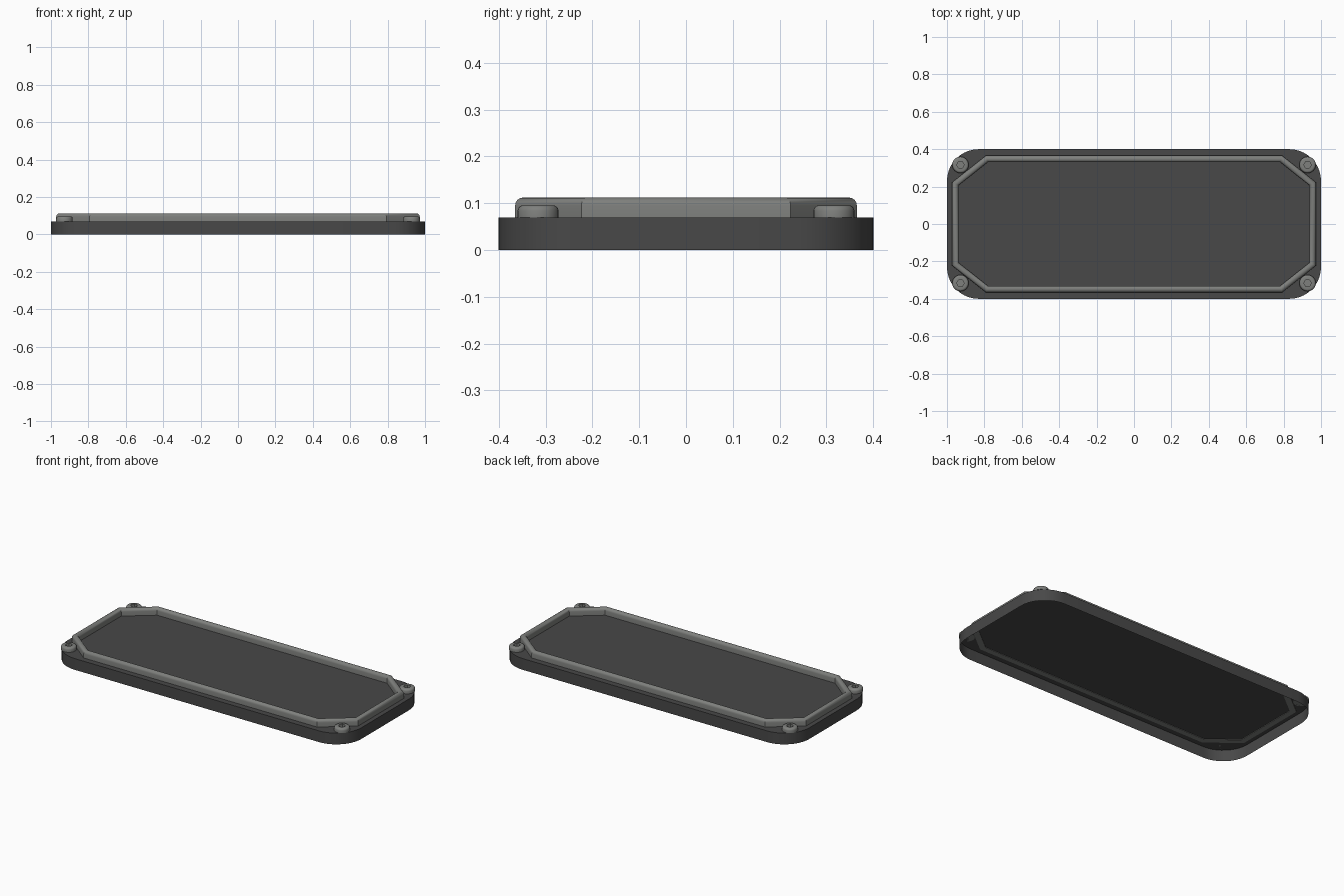
import bpy, bmesh, math

if "Cube" in bpy.data.objects:
    bpy.data.objects.remove(bpy.data.objects["Cube"])


def material(name, v):
    m = bpy.data.materials.new(name)
    m.diffuse_color = (*v, 1)
    m.use_nodes = True
    m.node_tree.nodes["Principled BSDF"].inputs["Base Color"].default_value = m.diffuse_color
    return m


dark = material("dark grey", (0.065, 0.065, 0.065))
light = material("light grey", (0.21, 0.215, 0.205))


def finish(bm, name, mat, angle=35):
    bmesh.ops.recalc_face_normals(bm, faces=bm.faces)
    me = bpy.data.meshes.new(name)
    bm.to_mesh(me)
    bm.free()
    me.materials.append(mat)
    ob = bpy.data.objects.new(name, me)
    bpy.context.collection.objects.link(ob)
    bpy.ops.object.select_all(action='DESELECT')
    ob.select_set(True)
    bpy.context.view_layer.objects.active = ob
    bpy.ops.object.shade_smooth_by_angle(angle=math.radians(angle))
    return ob


def bridge(bm, a, b):
    n = len(a)
    for i in range(n):
        bm.faces.new((a[i], a[(i + 1) % n], b[(i + 1) % n], b[i]))


# Tray: thin rounded shell, open underneath
R, SEG, H = 0.17, 10, 0.069
outline = []
for k, (sx, sy) in enumerate(((1, 1), (-1, 1), (-1, -1), (1, -1))):
    for i in range(SEG + 1):
        a = math.pi / 2 * (k + i / SEG)
        outline.append((sx * (1 - R) + R * math.cos(a), sy * (0.4 - R) + R * math.sin(a)))
bm = bmesh.new()
low = [bm.verts.new((x, y, 0)) for x, y in outline]
high = [bm.verts.new((x, y, H)) for x, y in outline]
bridge(bm, low, high)
top = bm.faces.new(high)
bmesh.ops.recalc_face_normals(bm, faces=bm.faces)
tray = finish(bm, "tray", dark)
# open shell: make sure the top faces up
if max(tray.data.polygons, key=lambda p: p.area).normal.z < 0:
    tray.data.flip_normals()

# Raised octagonal rim with a rounded top, mitred at the corners
W = 0.017
base = [(0.955, 0.215), (0.787, 0.348)]
octa = base + [(-x, y) for x, y in base[::-1]]
octa += [(-x, -y) for x, y in octa]
n = len(octa)


def mitre(i):
    (x0, y0), (x1, y1), (x2, y2) = octa[i - 1], octa[i], octa[(i + 1) % n]
    l1, l2 = math.hypot(x1 - x0, y1 - y0), math.hypot(x2 - x1, y2 - y1)
    n1 = ((y1 - y0) / l1, (x0 - x1) / l1)
    n2 = ((y2 - y1) / l2, (x1 - x2) / l2)
    d = 1 + n1[0] * n2[0] + n1[1] * n2[1]
    return (n1[0] + n2[0]) / d, (n1[1] + n2[1]) / d


arc = [(W * math.cos(math.pi * i / 8), 0.095 + W * math.sin(math.pi * i / 8)) for i in range(9)]
profile = [(W, 0.066)] + arc + [(-W, 0.066)]
bm = bmesh.new()
loops = []
for o, z in profile:
    loops.append([bm.verts.new((octa[i][0] + o * mitre(i)[0], octa[i][1] + o * mitre(i)[1], z))
                  for i in range(n)])
for j in range(len(loops)):
    bridge(bm, loops[j], loops[(j + 1) % len(loops)])
finish(bm, "raised_rim", light, 30)


# Corner screws: rounded head with a hexagonal socket
def screw(name, cx, cy):
    bm = bmesh.new()
    N = 24

    def ring(r, z):
        return [bm.verts.new((cx + r * math.cos(2 * math.pi * i / N),
                              cy + r * math.sin(2 * math.pi * i / N), z)) for i in range(N)]

    def hexring(z):
        pts = []
        for i in range(N):
            a = 2 * math.pi * i / N
            r = 0.02 * math.cos(math.pi / 6) / math.cos(a % (math.pi / 3) - math.pi / 6)
            pts.append(bm.verts.new((cx + r * math.cos(a), cy + r * math.sin(a), z)))
        return pts

    rings = [ring(0.044, H), ring(0.044, 0.084), ring(0.042, 0.090), ring(0.038, 0.094),
             ring(0.033, 0.0955), hexring(0.0955), hexring(0.078)]
    for a, b in zip(rings, rings[1:]):
        bridge(bm, a, b)
    bm.faces.new(rings[-1])
    bm.faces.new(rings[0][::-1])
    finish(bm, name, light, 40)


for sx, side in ((-1, "left"), (1, "right")):
    for sy, end in ((-1, "front"), (1, "back")):
        screw(f"screw_{end}_{side}", sx * 0.928, sy * 0.316)
